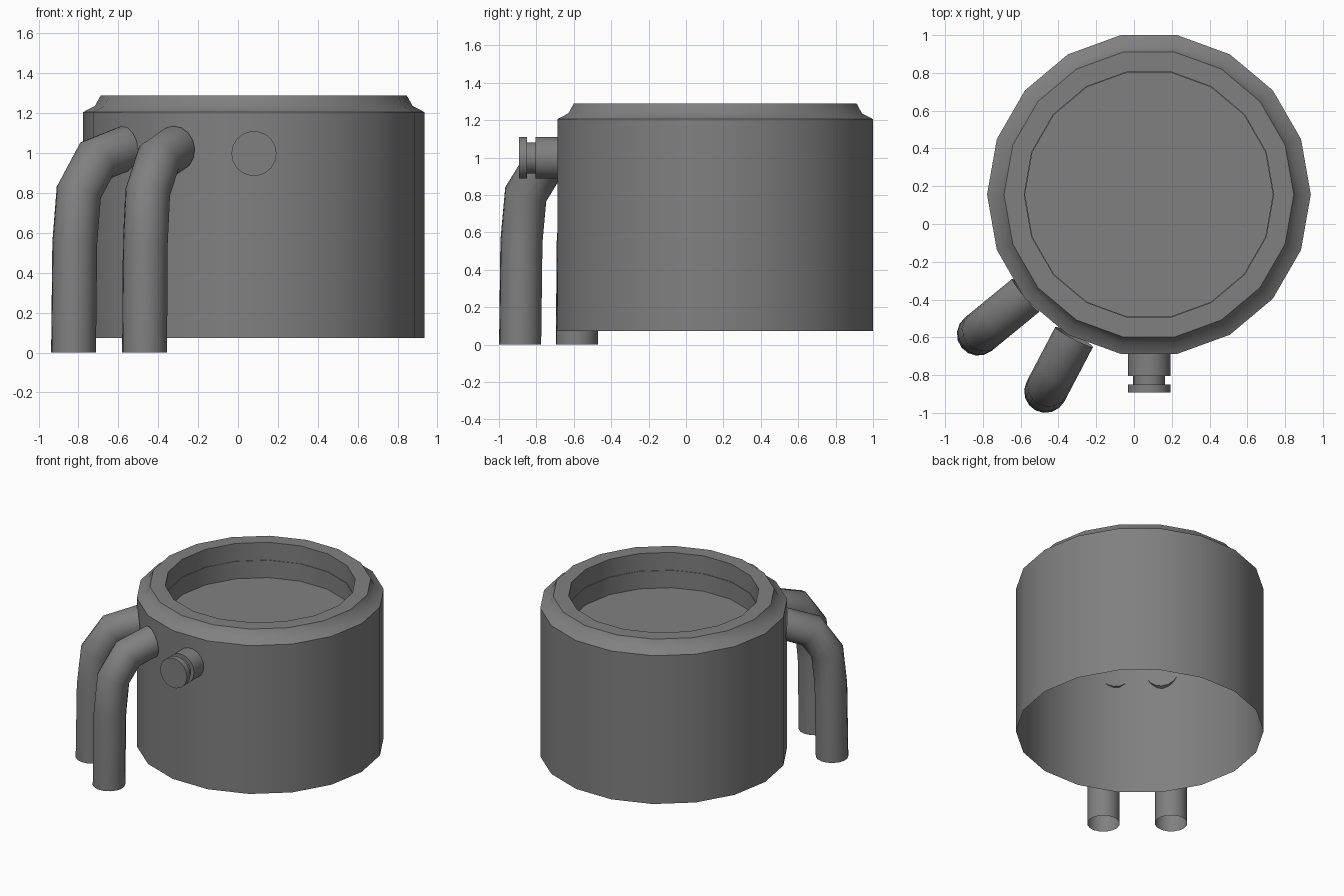
import bpy, bmesh, math
from mathutils import Vector, Matrix

if "Cube" in bpy.data.objects:
    bpy.data.objects.remove(bpy.data.objects["Cube"])

CX, CY = 0.079, 0.156   # vertical axis of the vessel

grey = bpy.data.materials.new("dark_grey")
grey.diffuse_color = (0.216, 0.216, 0.216, 1)
grey.use_nodes = True
grey.node_tree.nodes["Principled BSDF"].inputs["Base Color"].default_value = grey.diffuse_color


def finish(name, bm, angle=40):
    bmesh.ops.recalc_face_normals(bm, faces=bm.faces)
    me = bpy.data.meshes.new(name)
    bm.to_mesh(me)
    bm.free()
    me.materials.append(grey)
    ob = bpy.data.objects.new(name, me)
    bpy.context.collection.objects.link(ob)
    bpy.ops.object.select_all(action='DESELECT')
    bpy.context.view_layer.objects.active = ob
    ob.select_set(True)
    bpy.ops.object.shade_smooth_by_angle(angle=math.radians(angle))
    return ob


def skin(bm, rings, cap_start=False, cap_end=False):
    """Bridge successive rings of points with quads."""
    loops = [[bm.verts.new(p) for p in ring] for ring in rings]
    n = len(loops[0])
    for a, b in zip(loops, loops[1:]):
        for i in range(n):
            j = (i + 1) % n
            bm.faces.new((a[i], a[j], b[j], b[i]))
    if cap_start:
        bm.faces.new(loops[0][::-1])
    if cap_end:
        bm.faces.new(loops[-1])


def lathe(name, profile, matrix, sides=18, cap_start=False, cap_end=False, angle=40):
    bm = bmesh.new()
    rings = []
    for r, z in profile:
        angs = [2 * math.pi * i / sides for i in range(sides)]
        rings.append([matrix @ Vector((r * math.cos(a), r * math.sin(a), z)) for a in angs])
    skin(bm, rings, cap_start, cap_end)
    return finish(name, bm, angle)


def pipe(name, heading, path, shift, radius=0.113, sides=16):
    """Sweep a round open-ended section along a (distance, height) path in a radial plane."""
    out = Vector((math.cos(heading), math.sin(heading), 0))
    side = Vector((-out.y, out.x, 0))
    pts = [Vector((CX, CY, 0)) + out * (d + shift) + Vector((0, 0, z)) for d, z in path]
    segs = [(b - a).normalized() for a, b in zip(pts, pts[1:])]
    # end sections: flat on the ground, nearly upright at the wall
    ends = {0: Vector((0, 0, 1)), len(pts) - 1: (Vector((0, 0, 0.1)) - out).normalized()}
    rings = []
    for i, p in enumerate(pts):
        t0, t1 = segs[max(i - 1, 0)], segs[min(i, len(segs) - 1)]
        t = ends.get(i, (t0 + t1).normalized())
        n = side.cross(t).normalized() / t.dot(t1)   # mitred joint
        rings.append([p + radius * (math.cos(a) * n + math.sin(a) * side)
                      for a in (2 * math.pi * k / sides for k in range(sides))])
    bm = bmesh.new()
    skin(bm, rings)
    return finish(name, bm, 45)


upright = Matrix.Translation((CX, CY, 0))

# Open-bottomed body with stepped rim
lathe("vessel_body", [(0.857, 0.073), (0.857, 1.205), (0.797, 1.236), (0.767, 1.29),
                      (0.66, 1.29), (0.66, 1.155)], upright)

# Recessed floor inside the rim, with a fine ledge above it
lathe("recessed_floor", [(0.66, 1.155), (0.656, 1.155), (0.656, 1.022)], upright, cap_end=True)

# Grooved knob on the front
forward = Matrix.Translation((0.08, 0, 0.998)) @ Matrix.Rotation(math.pi / 2, 4, 'X')
lathe("front_knob", [(0.113, 0.66), (0.113, 0.805), (0.084, 0.805), (0.084, 0.85),
                     (0.113, 0.85), (0.113, 0.892)], forward,
      cap_start=True, cap_end=True)

# Two bent pipes running down to the ground
bend = [(1.168, 0.0), (1.160, 0.55), (1.134, 0.803), (1.022, 0.965), (0.842, 1.021)]
for name, deg, shift in (("left_pipe", 219.3, 0), ("right_pipe", 242.3, 0.01)):
    pipe(name, math.radians(deg), bend, shift)
